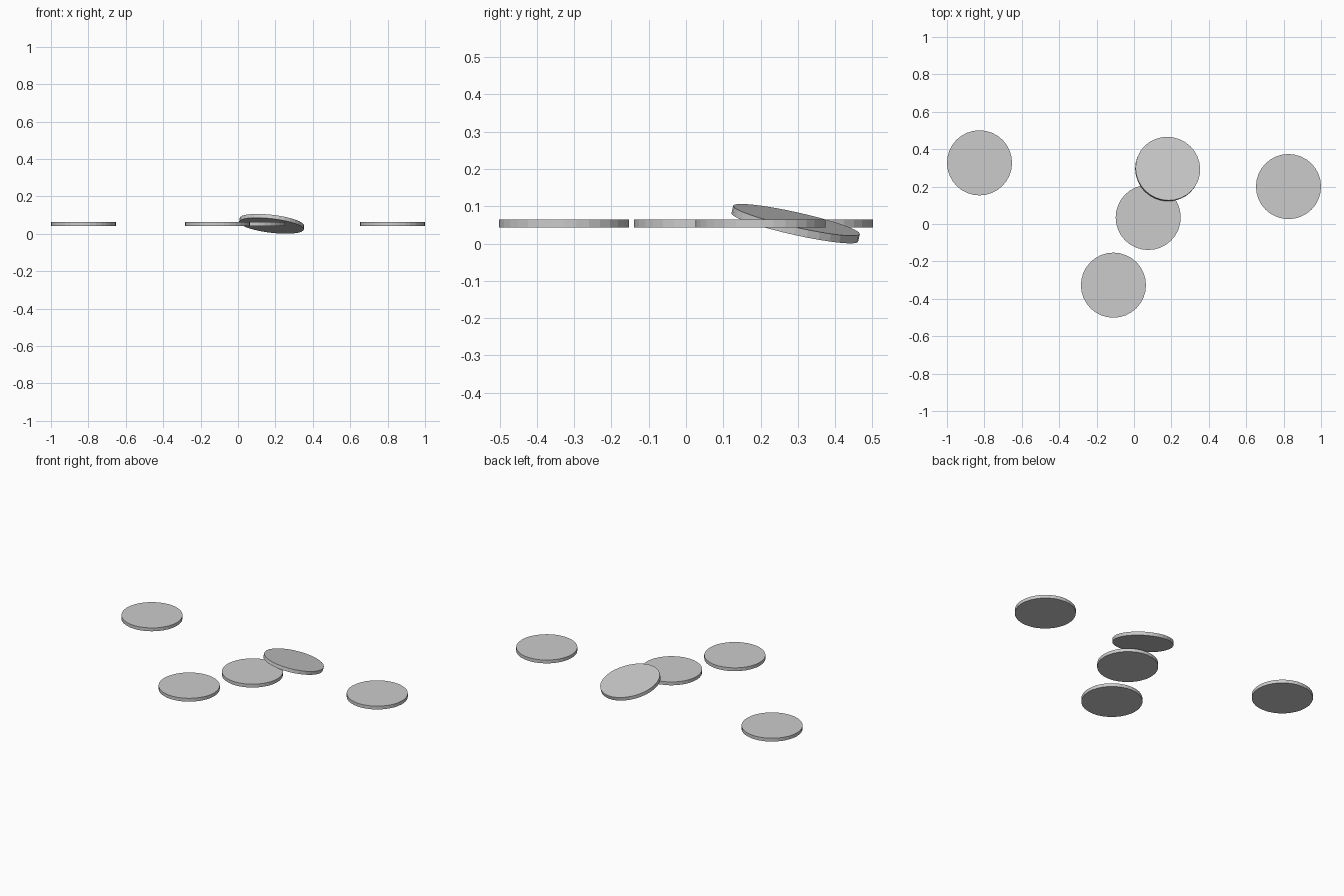
import bpy
from mathutils import Vector

if "Cube" in bpy.data.objects:
    bpy.data.objects.remove(bpy.data.objects["Cube"])

RADIUS, THICK, Z = 0.174, 0.021, 0.0535


def disc(name, x, y, normal=(0, 0, 1)):
    # flat round disc whose axis follows the given normal
    bpy.ops.mesh.primitive_cylinder_add(vertices=32, radius=RADIUS, depth=THICK,
                                        location=(x, y, Z))
    ob = bpy.context.object
    ob.name = name
    ob.rotation_mode = 'QUATERNION'
    ob.rotation_quaternion = Vector((0, 0, 1)).rotation_difference(Vector(normal))
    return ob


# four level discs
level = {
    "disc_left": (-0.826, 0.327),
    "disc_right": (0.826, 0.2),
    "disc_front": (-0.11, -0.327),
    "disc_centre": (0.076, 0.035),
}
for name, (x, y) in level.items():
    disc(name, x, y)

# one tilted disc, leaning against the centre disc
disc("disc_tilted", 0.18, 0.294, (0.115, 0.217, 0.969))
